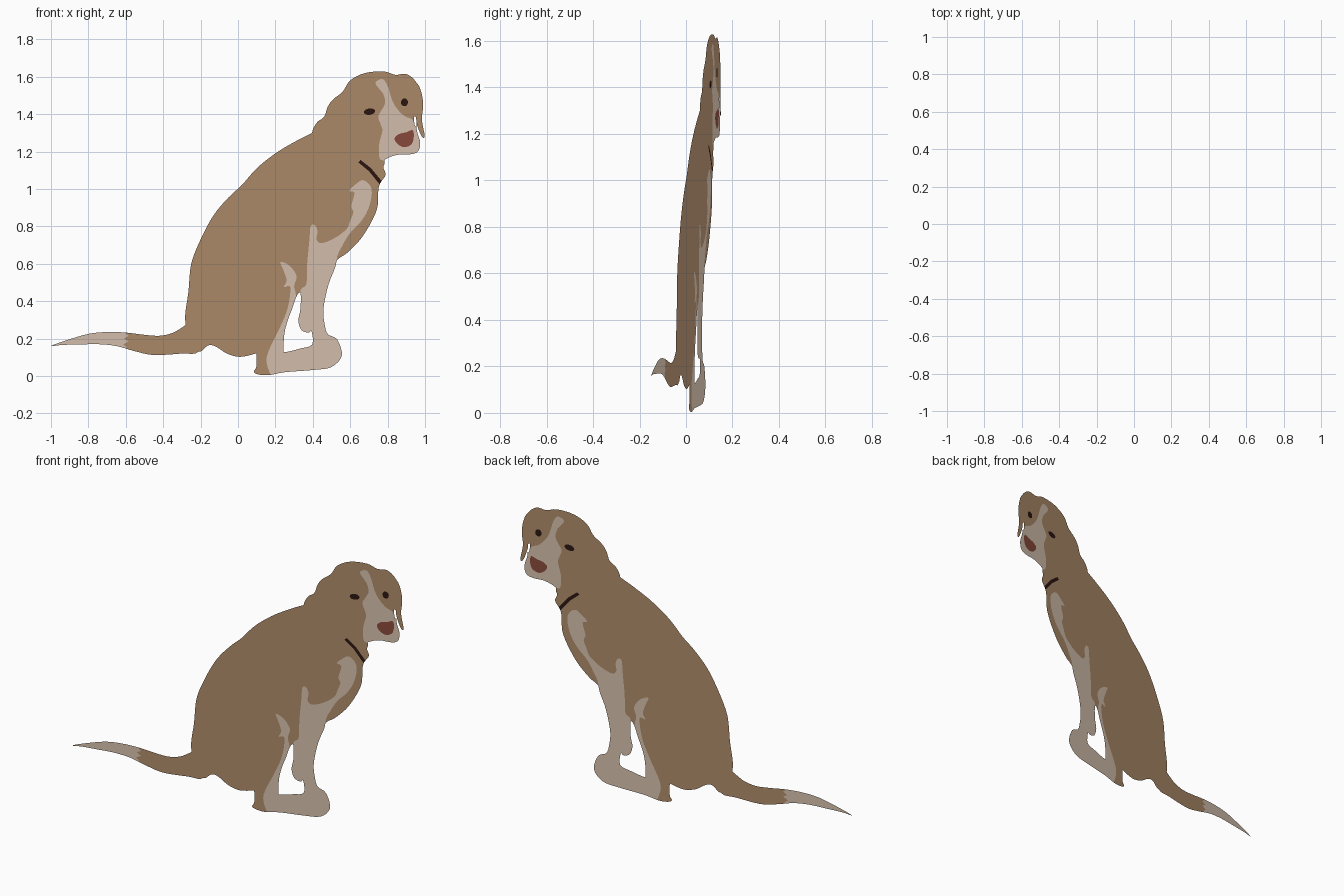
import bpy, math
from mathutils import Vector
from mathutils.geometry import delaunay_2d_cdt

SLANT = 0.15  # the flat sheet is turned slightly: y = SLANT * x


def smooth(pts, n=4):
    """Closed Catmull-Rom curve through the points."""
    p = [Vector(q) for q in pts]
    out = []
    for i in range(len(p)):
        a, b, c, d = (p[(i + k) % len(p)] for k in (-1, 0, 1, 2))
        for s in range(n):
            t = s / n
            out.append(0.5 * (2 * b + (c - a) * t + (2 * a - 5 * b + 4 * c - d) * t * t
                              + (3 * b - a - 3 * c + d) * t ** 3))
    return out


def ellipse(cx, cz, rx, rz, tilt, n=20):
    ct, st = math.cos(tilt), math.sin(tilt)
    out = []
    for i in range(n):
        u, v = rx * math.cos(math.tau * i / n), rz * math.sin(math.tau * i / n)
        out.append(Vector((cx + u * ct - v * st, cz + u * st + v * ct)))
    return out


# Silhouette pieces
torso = [(-.283, .31), (-.265, .45), (-.25, .6), (-.2, .73), (-.13, .86), (-.05, .955),
         (.02, 1.02), (.1, 1.11), (.2, 1.19), (.3, 1.25), (.41, 1.305), (.6, 1.38),
         (.74, 1.24), (.783, 1.15), (.777, 1.115), (.789, 1.075), (.76, 1.03), (.75, .99),
         (.748, .92), (.735, .87), (.7, .8), (.65, .725), (.58, .655), (.53, .62),
         (.42, .5), (.335, .443), (.313, .43), (.25, .3), (.18, .15), (.1, .122),
         (.05, .108), (0, .103), (-.06, .12), (-.12, .158), (-.16, .163), (-.21, .13),
         (-.26, .2)]
head = [(.4, 1.28), (.418, 1.35), (.46, 1.385), (.48, 1.44), (.51, 1.48), (.56, 1.52),
        (.6, 1.58), (.68, 1.62), (.78, 1.628), (.84, 1.61), (.9, 1.614), (.95, 1.575),
        (.965, 1.52), (.955, 1.42), (.955, 1.32), (.974, 1.25), (.962, 1.2), (.92, 1.185),
        (.85, 1.182), (.785, 1.157), (.7, 1.1), (.5, 1.2)]
ear = [(.93, 1.58), (.965, 1.555), (.984, 1.5), (.99, 1.44), (.983, 1.37), (.998, 1.285),
       (.985, 1.277), (.965, 1.32), (.945, 1.39), (.93, 1.48)]
tail = [(-1, .16), (-.92, .19), (-.8, .225), (-.7, .235), (-.6, .232), (-.5, .22),
        (-.42, .215), (-.35, .23), (-.29, .265), (-.2, .32), (-.15, .25), (-.21, .13),
        (-.3, .12), (-.45, .112), (-.55, .132), (-.65, .16), (-.75, .17), (-.85, .168),
        (-.94, .166)]
legs = [(.1, .2), (.1, .06), (.085, .022), (.115, .007), (.17, .005), (.25, .02), (.4, .032),
        (.5, .048), (.555, .11), (.53, .195), (.48, .224), (.463, .278), (.457, .36),
        (.484, .49), (.527, .614), (.5, .72), (.3, .7), (.15, .5)]

# Openings between the legs and beside the ear
leg_gap = [(.313, .427), (.334, .443), (.334, .36), (.323, .295), (.34, .245), (.377, .232),
           (.393, .24), (.396, .168), (.33, .146), (.254, .128), (.244, .144), (.248, .225),
           (.265, .295), (.29, .36)]
ear_gap = [(.94, 1.385), (.952, 1.38), (.952, 1.335), (.944, 1.345)]

# Pale markings
blaze = [(.735, 1.565), (.773, 1.587), (.8, 1.55), (.826, 1.47), (.853, 1.426), (.89, 1.39),
         (.933, 1.37), (.95, 1.33), (.967, 1.29), (.985, 1.22), (.97, 1.17), (.85, 1.16),
         (.785, 1.153), (.757, 1.165), (.755, 1.24), (.772, 1.31), (.765, 1.34), (.75, 1.385),
         (.767, 1.42), (.787, 1.46), (.775, 1.51)]
chest = [(.666, 1.047), (.708, 1.015), (.714, .96), (.693, .885), (.655, .823), (.6, .765),
         (.56, .7), (.525, .61), (.53, .4), (.62, .2), (.6, 0), (.36, .01), (.33, .2),
         (.33, .44), (.365, .49), (.37, .6), (.382, .73), (.388, .8), (.41, .807),
         (.425, .775), (.42, .73), (.447, .71), (.516, .737), (.58, .785), (.6, .83),
         (.617, .876), (.606, .908), (.623, .978), (.596, .99), (.618, 1.015)]
hind_foot = [(.45, .25), (.45, -.02), (.2, -.02), (.175, .005), (.152, .08), (.168, .144),
             (.22, .25), (.265, .36), (.28, .475), (.245, .475), (.26, .51), (.243, .566),
             (.227, .609), (.275, .59), (.313, .535), (.3, .48), (.31, .43), (.31, .3)]
tail_tip = [(-1.1, .1), (-1.1, .3), (-.605, .3), (-.605, .23), (-.585, .215), (-.61, .2),
            (-.585, .185), (-.615, .168), (-.595, .155), (-.605, .1)]

# Nose and collar
nose = [(.837, 1.27), (.86, 1.293), (.9, 1.303), (.933, 1.314), (.94, 1.28), (.928, 1.24),
        (.89, 1.223), (.853, 1.24)]
collar = [(.643, 1.142), (.655, 1.155), (.71, 1.112), (.77, 1.04), (.757, 1.025), (.7, 1.095)]

# Layers, later ones lie over earlier ones
layers = [("coat", smooth(s)) for s in (torso, head, ear, tail, legs)]
layers += [("pale_markings", smooth(s)) for s in (blaze, chest, hind_foot)]
layers += [("pale_markings", [Vector(p) for p in tail_tip]),
           ("nose", smooth(nose)),
           ("collar", [Vector(p) for p in collar]),
           ("eyes", ellipse(.703, 1.413, .03, .017, .15)),
           ("eyes", ellipse(.89, 1.463, .019, .021, 0)),
           ("gap", smooth(leg_gap)), ("gap", smooth(ear_gap))]

# Cut the sheet along every outline
verts, faces = [], []
for name, pts in layers:
    area = sum(pts[i - 1].cross(pts[i]) for i in range(len(pts)))
    if area < 0:
        pts = pts[::-1]
    faces.append(list(range(len(verts), len(verts) + len(pts))))
    verts += pts
v2, _, f2, _, _, owners = delaunay_2d_cdt(verts, [], faces, 1, 1e-5, True)

# Give each cut piece to its topmost layer, inside the silhouette only
parts = {}
for face, own in zip(f2, owners):
    names = [layers[i][0] for i in own]
    if "coat" in names and "gap" not in names:
        parts.setdefault(layers[max(own)][0], []).append(face)

colours = {"coat": (.434, .266, .147, 1), "pale_markings": (.686, .546, .434, 1),
           "nose": (.254, .069, .045, 1), "collar": (.026, .008, .006, 1),
           "eyes": (.026, .008, .006, 1)}
for name, tris in parts.items():
    used = sorted({i for t in tris for i in t})
    index = {old: new for new, old in enumerate(used)}
    mesh = bpy.data.meshes.new(name)
    mesh.from_pydata([(v2[i].x, SLANT * v2[i].x, v2[i].y) for i in used], [],
                     [[index[i] for i in t] for t in tris])
    mat = bpy.data.materials.new(name)
    mat.diffuse_color = colours[name]
    mesh.materials.append(mat)
    bpy.context.collection.objects.link(bpy.data.objects.new(name, mesh))
